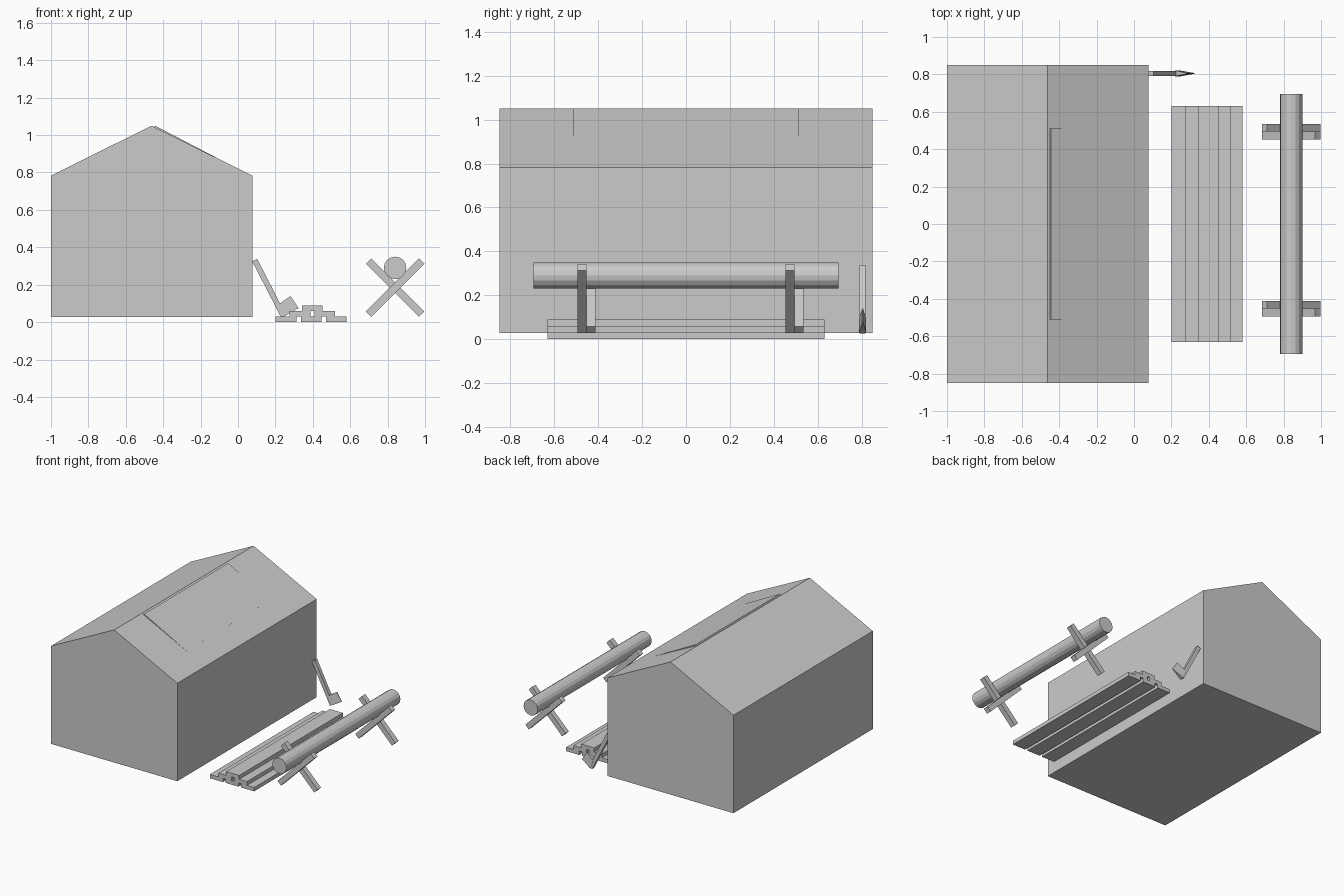
import bpy, bmesh
from math import radians

if "Cube" in bpy.data.objects:
    bpy.data.objects.remove(bpy.data.objects["Cube"])


def finish(name, bm):
    bmesh.ops.recalc_face_normals(bm, faces=bm.faces)
    mesh = bpy.data.meshes.new(name)
    bm.to_mesh(mesh)
    bm.free()
    obj = bpy.data.objects.new(name, mesh)
    bpy.context.collection.objects.link(obj)
    return obj


def extrude_xz(name, profile, y0, y1):
    """Extrude an (x, z) outline along y."""
    bm = bmesh.new()
    face = bm.faces.new([bm.verts.new((x, y0, z)) for x, z in profile])
    ext = bmesh.ops.extrude_face_region(bm, geom=[face])
    verts = [v for v in ext["geom"] if isinstance(v, bmesh.types.BMVert)]
    bmesh.ops.translate(bm, verts=verts, vec=(0, y1 - y0, 0))
    return finish(name, bm)


def box(name, center, size, tilt=0):
    bm = bmesh.new()
    bmesh.ops.create_cube(bm, size=1)
    bmesh.ops.scale(bm, verts=bm.verts, vec=size)
    obj = finish(name, bm)
    obj.location = center
    obj.rotation_euler.y = radians(tilt)
    return obj


# Shed body with gabled roof
extrude_xz("shed", [(-1, 0.027), (0.077, 0.027), (0.077, 0.783),
                    (-0.462, 1.05), (-1, 0.783)], -0.85, 0.85)

# Thin roof panel just breaking through the right slope
extrude_xz("roof_panel", [(-0.457, 1.035), (-0.443, 1.05), (-0.08, 0.861),
                          (-0.095, 0.835)], -0.513, 0.513)

# Stacked planks: three, two, one
for layer, centers in enumerate([(0.257, 0.391, 0.525), (0.332, 0.464), (0.397,)]):
    for i, x in enumerate(centers):
        box(f"plank_{layer}_{i}", (x, 0, 0.015 + layer * 0.0295), (0.111, 1.264, 0.0295))

# Crossed supports
for side, y in (("front", -0.453), ("back", 0.494)):
    box(f"{side}_leg_a", (0.84, y - 0.0205, 0.184), (0.402, 0.041, 0.041), -45)
    box(f"{side}_leg_b", (0.84, y + 0.0205, 0.184), (0.402, 0.041, 0.041), 45)

# Log resting on the supports
bm = bmesh.new()
bmesh.ops.create_cone(bm, cap_ends=True, segments=16, radius1=0.06, radius2=0.06, depth=1.39)
log = finish("log", bm)
log.location = (0.84, 0, 0.29)
log.rotation_euler.x = radians(90)

# Axe leaning on the wall: handle and wedge-shaped head
AXE_Y = 0.805
extrude_xz("axe_handle", [(0.076, 0.325), (0.103, 0.338), (0.257, 0.037), (0.23, 0.026)],
           AXE_Y - 0.014, AXE_Y + 0.014)
head = extrude_xz("axe_head", [(0.218, 0.096), (0.281, 0.139), (0.324, 0.075), (0.245, 0.03)],
                  AXE_Y - 0.016, AXE_Y + 0.016)
for v in head.data.vertices:
    if v.co.x > 0.27:
        v.co.y = AXE_Y + (v.co.y - AXE_Y) * 0.12
